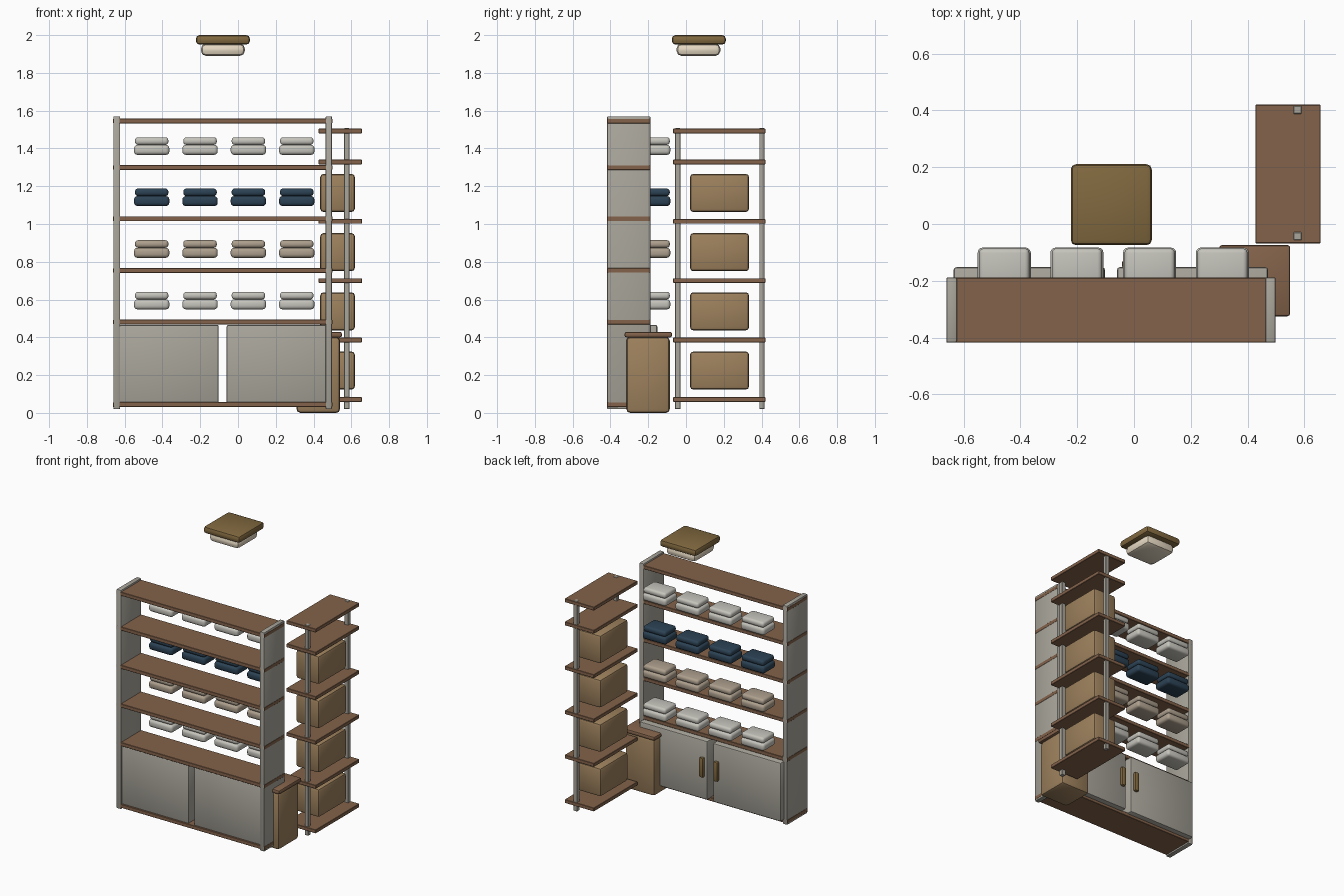
import bpy, bmesh

if "Cube" in bpy.data.objects:
    bpy.data.objects.remove(bpy.data.objects["Cube"])


def mat(name, r, g, b):
    m = bpy.data.materials.new(name)
    m.diffuse_color = (r, g, b, 1)
    m.use_nodes = True
    m.node_tree.nodes["Principled BSDF"].inputs["Base Color"].default_value = m.diffuse_color
    return m


WOOD = mat("wood", .23, .125, .07)
TAN = mat("wicker", .34, .22, .11)
BRASS = mat("brass", .22, .14, .05)
NAVY = mat("navy_cloth", .025, .055, .09)
BEIGE = mat("beige_cloth", .42, .35, .27)
PALE = mat("pale_cloth", .56, .55, .50)
GREY = mat("painted_grey", .40, .38, .33)
GLASS = mat("warm_white", .80, .70, .55)


def box(name, x, y, z, material, bevel=0.003, segments=2):
    """Bevelled box from (min, max) ranges on each axis."""
    bm = bmesh.new()
    bmesh.ops.create_cube(bm, size=1)
    for v in bm.verts:
        v.co = [r[0] if c < 0 else r[1] for c, r in zip(v.co, (x, y, z))]
    bmesh.ops.bevel(bm, geom=bm.edges[:], offset=bevel, segments=segments,
                    profile=0.5, affect='EDGES')
    me = bpy.data.meshes.new(name)
    bm.to_mesh(me)
    bm.free()
    ob = bpy.data.objects.new(name, me)
    bpy.context.collection.objects.link(ob)
    me.materials.append(material)
    bpy.context.view_layer.objects.active = ob
    ob.select_set(True)
    bpy.ops.object.shade_smooth_by_angle(angle=0.6)
    ob.select_set(False)
    return ob


def around(c, size):
    return (c - size / 2, c + size / 2)


# Main shelving unit: side panels and shelves
box("left_side_panel", (-.66, -.624), (-.418, -.188), (.02, 1.57), GREY, .006)
box("right_side_panel", (.463, .498), (-.418, -.188), (.02, 1.57), GREY, .006)
shelves = [.044, .481, .754, 1.028, 1.299, 1.545]
for z in shelves:
    box("main_shelf", (-.661, .499), (-.417, -.189), around(z, .026), WOOD, .002, 1)

# Lower cupboards with handles on the room side
for x, hx in (((-.635, -.102), -.137), ((-.060, .472), -.026)):
    box("cupboard", x, (-.408, -.152), (.05, .466), GREY, .01)
    box("cupboard_handle", around(hx, .034), (-.155, -.127), (.21, .35), BRASS, .01)

# Folded linen stacks
for z, cloth in zip(shelves[1:5], (PALE, BEIGE, NAVY, PALE)):
    for i in range(4):
        cx = -.457 + i * .256
        box("folded_towel_lower", around(cx, .187), (-.22, -.083),
            (z + .067, z + .120), cloth, .018, 3)
        box("folded_towel_upper", around(cx, .177), (-.215, -.086),
            (z + .120, z + .160), cloth, .016, 3)

# Side rack: two posts, shelves and storage baskets
for y in (-.043, .402):
    box("rack_post", around(.576, .028), around(y, .028), (.02, 1.507), GREY, .002, 1)
for z in (.071, .386, .700, 1.014, 1.328, 1.492):
    box("rack_shelf", (.427, .656), (-.068, .42), around(z, .025), WOOD, .002, 1)
for i in range(4):
    z = .123 + i * .3135
    box("storage_basket", (.435, .619), (.021, .334), (z, z + .202), TAN, .018)

# Lidded bin beside the shelving
box("bin_body", (.310, .540), (-.316, -.086), (0, .402), TAN, .02)
box("bin_lid", (.300, .550), (-.325, -.074), (.400, .429), WOOD, .01)

# Ceiling lamp
box("lamp_mount", around(-.08, .285), around(.068, .285), (1.95, 2.0), BRASS, .018)
box("lamp_diffuser", around(-.08, .232), around(.066, .232), (1.89, 1.955), GLASS, .026)
